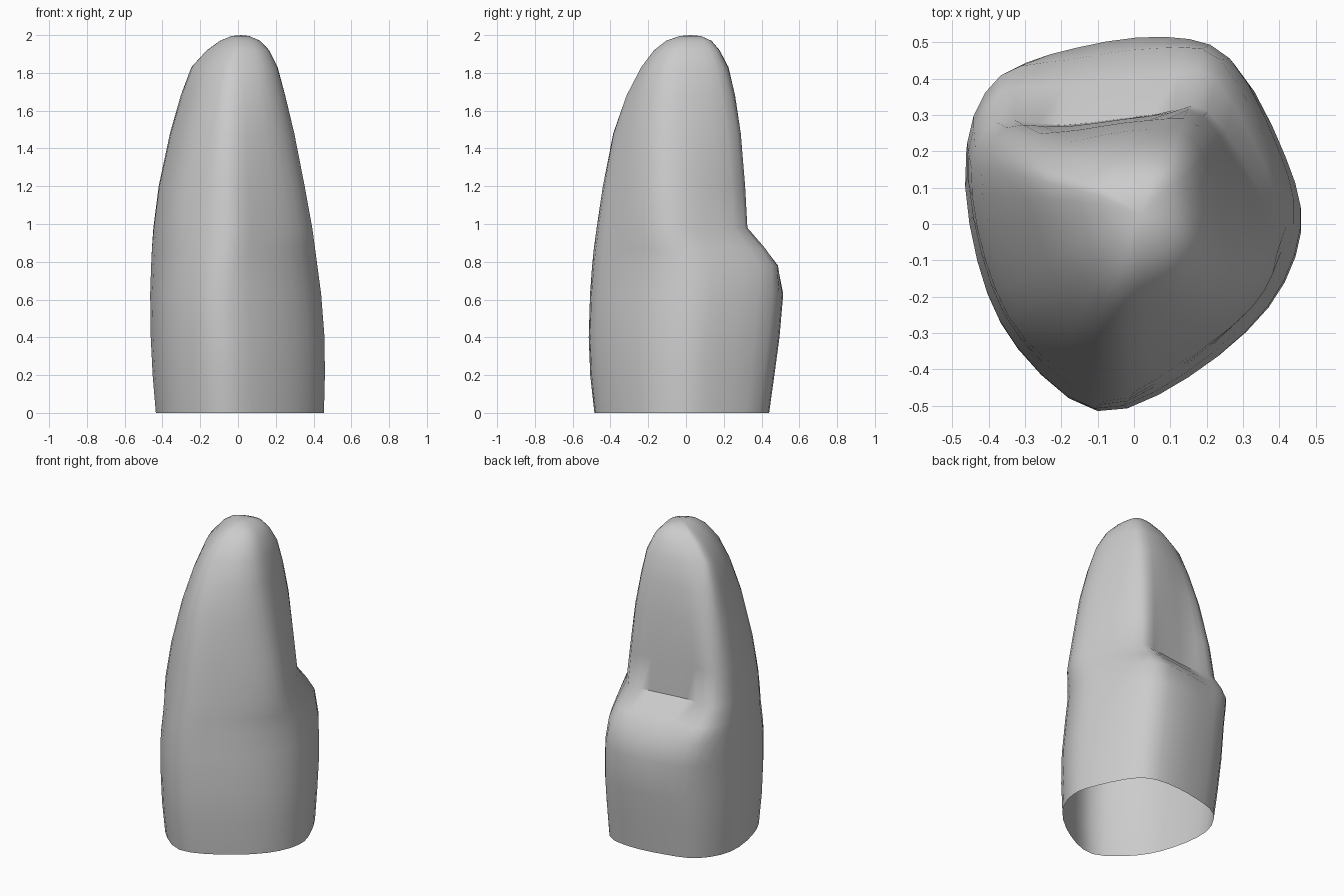
import bpy, bmesh, math
from mathutils import Vector

if "Cube" in bpy.data.objects:
    bpy.data.objects.remove(bpy.data.objects["Cube"])

# Cross-sections (12 points each): bulging base, hollowed waist above the ledge, tip
BASE = [(.46, 0), (.42, .2), (.28, .46), (.1, .52), (-.15, .49), (-.35, .41),
        (-.46, .2), (-.43, -.1), (-.32, -.34), (-.1, -.515), (.15, -.42), (.37, -.22)]
WAIST = [(.39, -.08), (.34, .1), (.2, .32), (.05, .31), (-.2, .28), (-.38, .29),
         (-.45, .16), (-.41, -.1), (-.3, -.32), (-.07, -.475), (.13, -.38), (.32, -.23)]
TIP = [(.21, -.08), (.2, .06), (.15, .19), (.04, .22), (-.1, .2), (-.19, .16),
       (-.245, .11), (-.2, -.04), (-.14, -.15), (-.05, -.235), (.07, -.22), (.16, -.17)]

# Silhouette: z, x min, x max, y min, y max
ROWS = [(0, -.435, .455, -.485, .44), (.2, -.452, .46, -.507, .468),
        (.4, -.462, .458, -.515, .495), (.63, -.465, .44, -.508, .515),
        (.78, -.46, .42, -.497, .487), (.87, -.456, .408, -.488, .42),
        (.98, -.448, .393, -.473, .325), (1.2, -.42, .353, -.44, .313),
        (1.48, -.36, .298, -.385, .29), (1.68, -.303, .25, -.315, .26),
        (1.83, -.247, .21, -.237, .225), (1.92, -.165, .165, -.17, .178),
        (1.97, -.095, .117, -.105, .135), (1.995, -.035, .06, -.035, .08)]


def smooth_loop(pts, sub=3):
    """Closed Catmull-Rom curve through the points."""
    n, out = len(pts), []
    for i in range(n):
        a, b, c, d = (Vector(pts[(i + k) % n]) for k in (-1, 0, 1, 2))
        for s in range(sub):
            t = s / sub
            out.append(.5 * (2 * b + (c - a) * t + (2 * a - 5 * b + 4 * c - d) * t**2
                             + (3 * b - a - 3 * c + d) * t**3))
    return out


def fit(v, lo, hi, new_lo, new_hi):
    return new_lo + (v - lo) / (hi - lo) * (new_hi - new_lo)


base, waist, tip = (smooth_loop(s) for s in (BASE, WAIST, TIP))


def section(z):
    if z < .98:
        t = min(max((z - .63) / .35, 0), 1)
        return [a.lerp(b, t) for a, b in zip(base, waist)]
    t = min((z - .98) / .85, 1)
    return [a.lerp(b, t) for a, b in zip(waist, tip)]


# Loft the shell, open underneath
bm = bmesh.new()
rings = []
for z, x0, x1, y0, y1 in ROWS:
    pts = section(z)
    xs, ys = [p.x for p in pts], [p.y for p in pts]
    rings.append([bm.verts.new((fit(p.x, min(xs), max(xs), x0, x1),
                                fit(p.y, min(ys), max(ys), y0, y1), z)) for p in pts])
n = len(base)
for lower, upper in zip(rings, rings[1:]):
    for i in range(n):
        j = (i + 1) % n
        bm.faces.new((lower[i], lower[j], upper[j], upper[i]))
# Rounded crown
top = bm.verts.new((.02, .025, 2))
for i in range(n):
    bm.faces.new((rings[-1][i], rings[-1][(i + 1) % n], top))

mesh = bpy.data.meshes.new("tooth_crown")
bm.to_mesh(mesh)
bm.free()
crown = bpy.data.objects.new("tooth_crown", mesh)
bpy.context.collection.objects.link(crown)
bpy.context.view_layer.objects.active = crown
crown.select_set(True)
bpy.ops.object.shade_smooth_by_angle(angle=math.radians(40))
